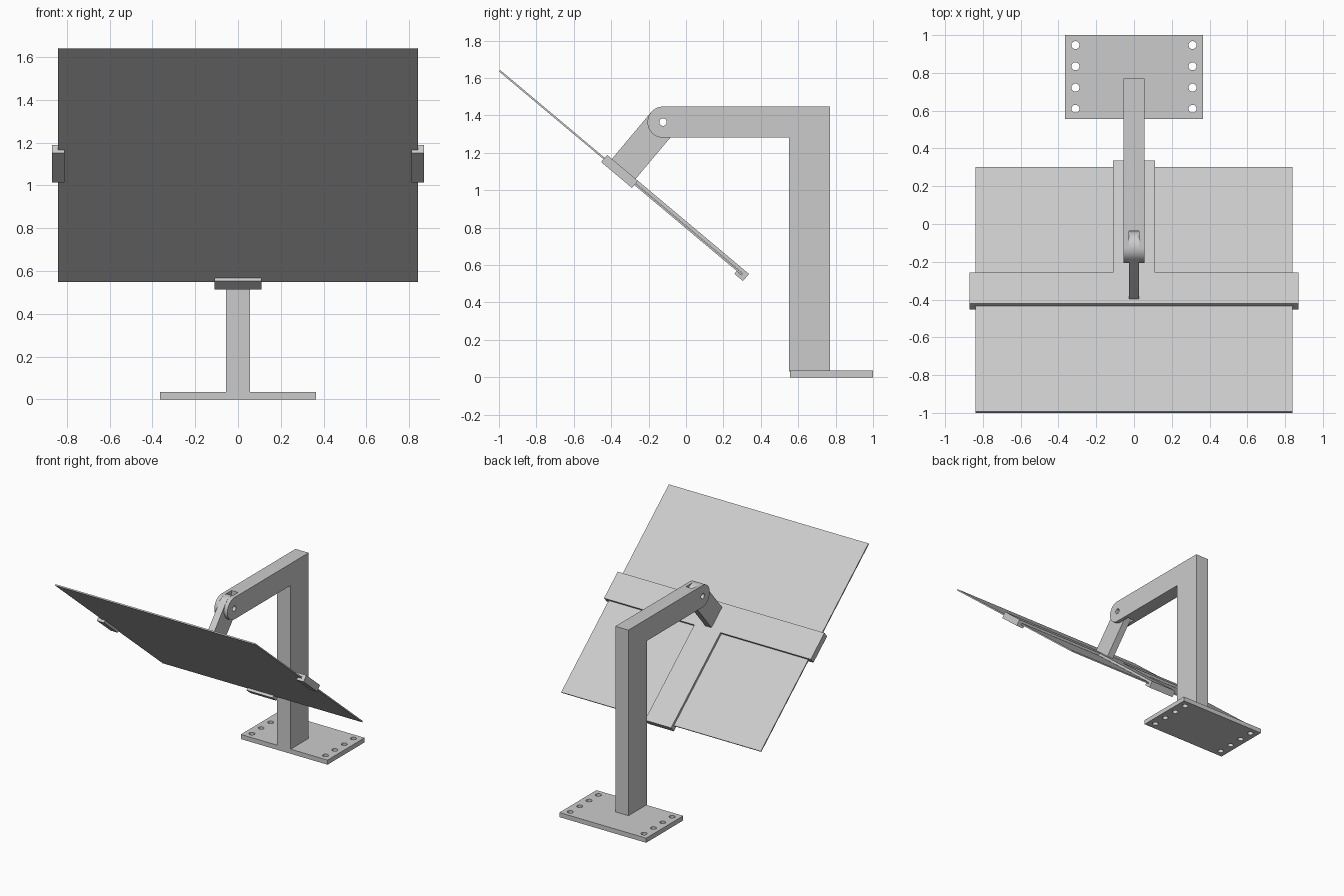
import bpy, bmesh, math
from mathutils import Matrix, Vector

if "Cube" in bpy.data.objects:
    bpy.data.objects.remove(bpy.data.objects["Cube"], do_unlink=True)

grey = bpy.data.materials.new("light_grey")
grey.use_nodes = True
grey.diffuse_color = (0.6, 0.6, 0.6, 1)
grey.node_tree.nodes["Principled BSDF"].inputs["Base Color"].default_value = (0.6, 0.6, 0.6, 1)


def frame(origin, a, b, c):
    """Matrix with the given axes as columns."""
    m = Matrix((a, b, c)).transposed().to_4x4()
    m.translation = origin
    return m


def arc(cx, cy, r, start, end, steps):
    angles = [math.radians(start + (end - start) * i / steps) for i in range(steps + 1)]
    return [(cx + r * math.cos(t), cy + r * math.sin(t)) for t in angles]


def circle(cx, cy, r):
    return arc(cx, cy, r, 0, 360, 32)[:-1]


def rect(x0, x1, y0, y1):
    return [(x0, y0), (x1, y0), (x1, y1), (x0, y1)]


def prism(name, outline, low, high, matrix):
    """Extrude an outline from low to high along the frame's third axis."""
    bm = bmesh.new()
    face = bm.faces.new([bm.verts.new((x, y, low)) for x, y in outline])
    top = bmesh.ops.extrude_face_region(bm, geom=[face])["geom"]
    verts = [g for g in top if isinstance(g, bmesh.types.BMVert)]
    bmesh.ops.translate(bm, verts=verts, vec=(0, 0, high - low))
    bmesh.ops.recalc_face_normals(bm, faces=bm.faces)
    bm.transform(matrix)
    mesh = bpy.data.meshes.new(name)
    bm.to_mesh(mesh)
    bm.free()
    mesh.materials.append(grey)
    ob = bpy.data.objects.new(name, mesh)
    bpy.context.collection.objects.link(ob)
    return ob


def cut(ob, cutters):
    """Subtract each cutter, bake the result and remove the cutters."""
    for c in cutters:
        c.hide_render = True
        mod = ob.modifiers.new("cut", "BOOLEAN")
        mod.operation = "DIFFERENCE"
        mod.solver = "EXACT"
        mod.object = c
    bpy.context.view_layer.update()
    baked = bpy.data.meshes.new_from_object(ob.evaluated_get(bpy.context.evaluated_depsgraph_get()))
    ob.modifiers.clear()
    ob.data = baked
    for c in cutters:
        bpy.data.objects.remove(c, do_unlink=True)


# Frames: the ground, the side profile, and the tilted panel
X, Y, Z = Vector((1, 0, 0)), Vector((0, 1, 0)), Vector((0, 0, 1))
tilt = math.radians(40)
down = Vector((0, math.cos(tilt), -math.sin(tilt)))
out = Vector((0, math.sin(tilt), math.cos(tilt)))
pivot = Vector((0, -0.123, 1.364))
ground = Matrix.Identity(4)
side = frame(Vector(), Y, Z, X)
panel_frame = frame(Vector((0, -0.997, 1.639)), X, down, out)
lug_frame = frame(pivot, down, out, X)
R = 0.083

# Base plate with two rows of bolt holes
base = prism("base_plate", rect(-0.365, 0.365, 0.555, 1), 0, 0.035, ground)
cut(base, [prism("hole", circle(s * 0.31, y, 0.021), -0.1, 0.1, ground)
           for s in (-1, 1) for y in (0.61, 0.722, 0.835, 0.947)])

# Column and beam in one piece, with a forked round end
profile = [(0.55, 0.03), (0.77, 0.03), (0.77, pivot.z + R)]
profile += arc(pivot.y, pivot.z, R, 90, 270, 24)
profile += [(0.55, pivot.z - R)]
post = prism("column_and_beam", profile, -0.055, 0.055, side)
cut(post, [prism("slot", rect(-0.4, -0.038, 1.2, 1.6), -0.027, 0.027, side),
           prism("pin_hole", circle(pivot.y, pivot.z, 0.02), -0.2, 0.2, side)])

# Hinge lug reaching from the fork to the panel holder
lug = prism("hinge_lug", arc(0, 0, R, 0, 180, 24) + [(-R, -0.335), (R, -0.335)],
            -0.026, 0.026, lug_frame)
cut(lug, [prism("pin_hole", circle(0, 0, 0.02), -0.2, 0.2, lug_frame)])

# T-shaped holder with lips that wrap the panel edges
half = [(0.87, 0.73), (0.87, 0.945), (0.11, 0.945), (0.11, 1.72)]
tee = half + [(-x, u) for x, u in reversed(half)]
holder = prism("panel_holder", tee, -0.025, 0.025, panel_frame)
cut(holder, [prism("slot", rect(-0.842, 0.842, 0.6, 1.692), -0.006, 0.006, panel_frame),
             prism("opening", rect(-0.81, 0.81, 0.6, 1.66), -0.06, 0.001, panel_frame)])

# Thin flat panel
panel = prism("panel", rect(-0.84, 0.84, 0, 1.69), -0.005, 0.005, panel_frame)

# Smooth the round ends and holes, keep edges sharp
bpy.ops.object.select_all(action="DESELECT")
for ob in (base, post, lug, holder, panel):
    ob.select_set(True)
bpy.context.view_layer.objects.active = post
bpy.ops.object.shade_smooth_by_angle(angle=math.radians(30))
